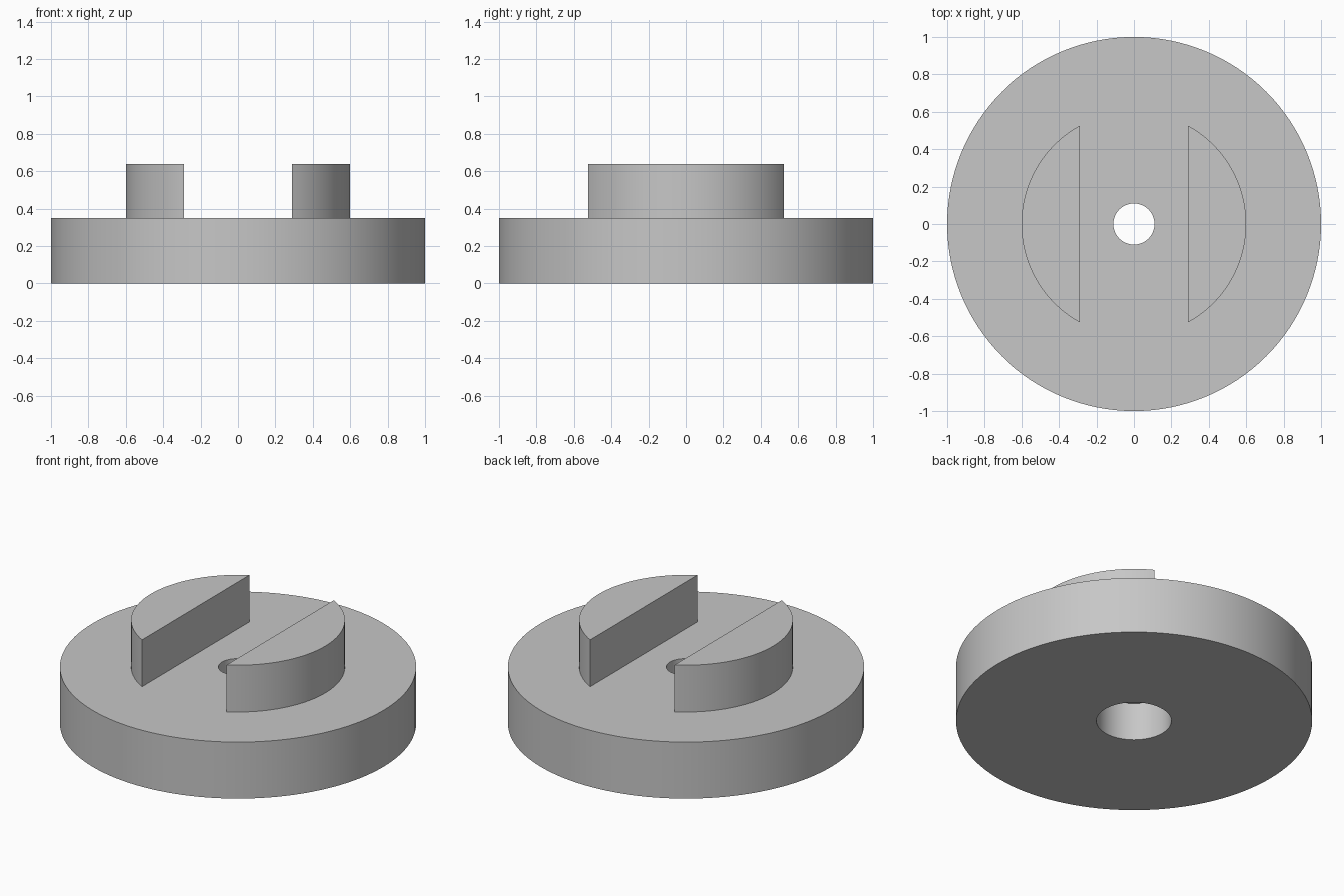
import bpy, bmesh, math

cube = bpy.data.objects.get("Cube")
if cube:
    bpy.data.objects.remove(cube, do_unlink=True)

SEGMENTS = 128
DISC_HEIGHT, LUG_TOP = 0.35, 0.64
LUG_RADIUS, SLOT_HALF = 0.6, 0.29

grey = bpy.data.materials.new("plain grey")
grey.use_nodes = True
colour = (0.57, 0.57, 0.57, 1)
grey.diffuse_color = colour
grey.node_tree.nodes["Principled BSDF"].inputs["Base Color"].default_value = colour


def finish(name, bm):
    """Turn a bmesh into a shaded object with the grey material."""
    bmesh.ops.recalc_face_normals(bm, faces=bm.faces)
    mesh = bpy.data.meshes.new(name)
    bm.to_mesh(mesh)
    bm.free()
    mesh.materials.append(grey)
    obj = bpy.data.objects.new(name, mesh)
    bpy.context.collection.objects.link(obj)
    bpy.ops.object.select_all(action="DESELECT")
    obj.select_set(True)
    bpy.context.view_layer.objects.active = obj
    bpy.ops.object.shade_smooth_by_angle(angle=math.radians(30))


def lathe(name, profile):
    """Revolve a closed (radius, height) profile around z."""
    bm = bmesh.new()
    verts = [bm.verts.new((r, 0, z)) for r, z in profile]
    edges = [bm.edges.new((v, verts[i - 1])) for i, v in enumerate(verts)]
    bmesh.ops.spin(bm, geom=verts + edges, cent=(0, 0, 0), axis=(0, 0, 1),
                   angle=math.tau, steps=SEGMENTS, use_merge=True)
    bmesh.ops.remove_doubles(bm, verts=bm.verts, dist=1e-5)
    finish(name, bm)


def lug(name, side):
    """Extrude a circular segment cut off by the straight slot wall."""
    bm = bmesh.new()
    half = math.acos(SLOT_HALF / LUG_RADIUS)
    steps = 48
    angles = [half * (2 * i / steps - 1) for i in range(steps + 1)]
    base = bm.faces.new([bm.verts.new((side * LUG_RADIUS * math.cos(a),
                                       LUG_RADIUS * math.sin(a), DISC_HEIGHT))
                         for a in angles])
    ext = bmesh.ops.extrude_face_region(bm, geom=[base], use_keep_orig=True)
    top = [g for g in ext["geom"] if isinstance(g, bmesh.types.BMVert)]
    bmesh.ops.translate(bm, verts=top, vec=(0, 0, LUG_TOP - DISC_HEIGHT))
    finish(name, bm)


# Disc with a small through hole and a wider counterbore underneath
lathe("base_disc", [(0.21, 0), (1, 0), (1, DISC_HEIGHT), (0.11, DISC_HEIGHT),
                    (0.11, 0.235), (0.21, 0.235)])

# Pair of drive lugs either side of the slot
for side, label in ((1, "left"), (-1, "right")):
    lug(label + "_lug", side)
